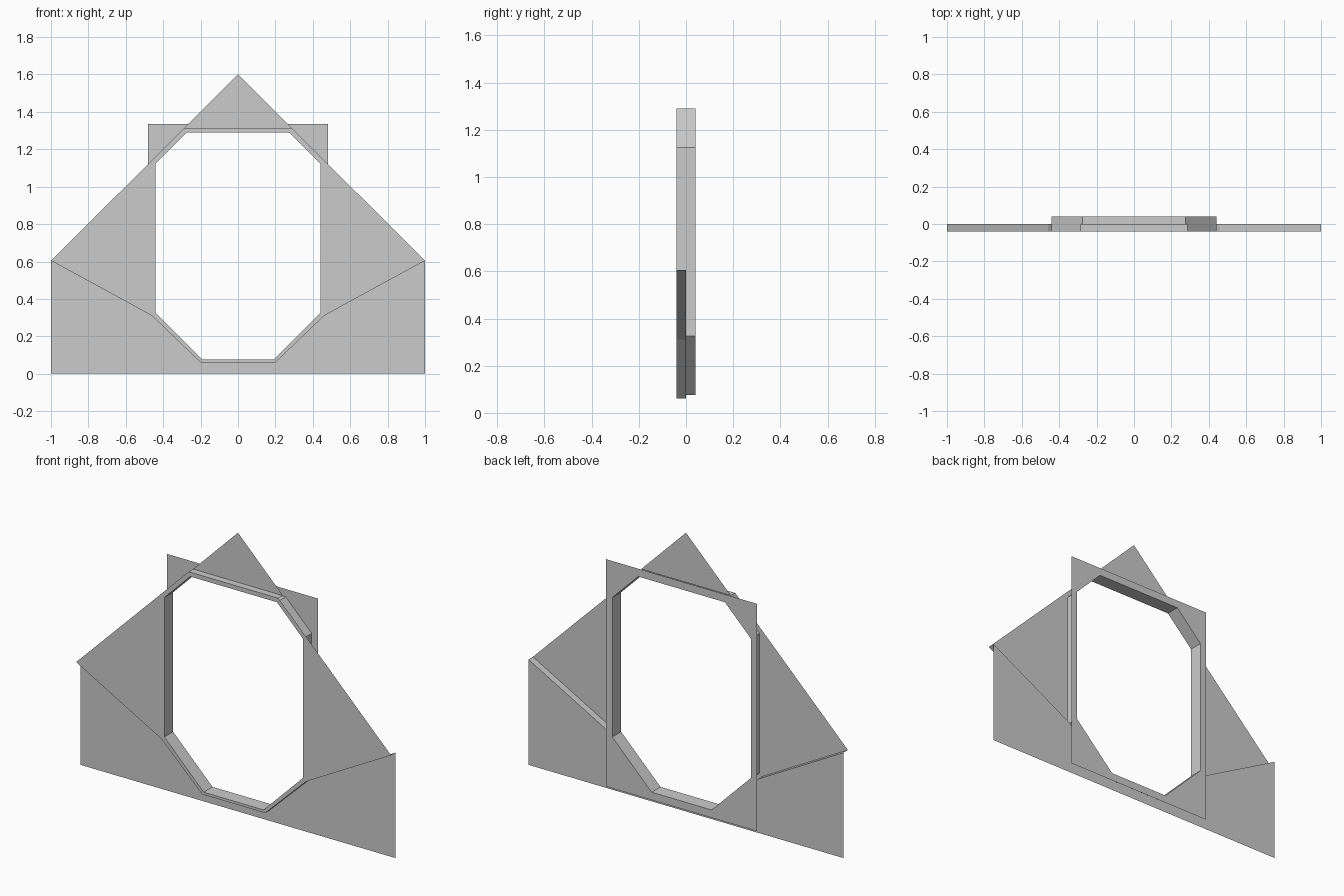
import bpy, bmesh

cube = bpy.data.objects.get("Cube")
if cube:
    bpy.data.objects.remove(cube, do_unlink=True)

# One plain grey for every part
grey = bpy.data.materials.new("plain_grey")
grey.use_nodes = True
colour = (0.6, 0.6, 0.6, 1)
grey.diffuse_color = colour
grey.node_tree.nodes["Principled BSDF"].inputs["Base Color"].default_value = colour

FRONT, MIDDLE, BACK = -0.04, 0.0, 0.04


def mirrored(half):
    """Close a right-half outline (x, z) by mirroring it across x = 0."""
    return half + [(-x, z) for x, z in reversed(half)]


def finish(name, bm):
    mesh = bpy.data.meshes.new(name)
    bm.to_mesh(mesh)
    bm.free()
    mesh.materials.append(grey)
    obj = bpy.data.objects.new(name, mesh)
    bpy.context.collection.objects.link(obj)
    return obj


def sheet(name, y, *loops):
    """Flat upright sheet; any loop after the first is a hole."""
    bm = bmesh.new()
    edges = []
    for loop in loops:
        verts = [bm.verts.new((x, y, z)) for x, z in loop]
        edges += [bm.edges.new((a, b)) for a, b in zip(verts, verts[1:] + verts[:1])]
    bmesh.ops.triangle_fill(bm, edges=edges, use_beauty=True, normal=(0, -1, 0))
    bmesh.ops.dissolve_limit(bm, angle_limit=0.01, verts=bm.verts, edges=bm.edges)
    return finish(name, bm)


def wall(name, path, y0, y1, closed=False):
    """Strip swept from y0 to y1 along an (x, z) path."""
    bm = bmesh.new()
    near = [bm.verts.new((x, y0, z)) for x, z in path]
    far = [bm.verts.new((x, y1, z)) for x, z in path]
    for i in range(len(path) if closed else len(path) - 1):
        j = (i + 1) % len(path)
        bm.faces.new((near[i], near[j], far[j], far[i]))
    return finish(name, bm)


# Shared outlines
opening = mirrored([(0.275, 1.29), (0.44, 1.125), (0.44, 0.325), (0.19, 0.075)])
lower_edge = [(1, 0.605), (0.46, 0.31), (0.2, 0.06)]
shoulder = (0.285, 1.315)

# Front sheet: side triangles and the rim round the opening
sheet("front_surround", FRONT, mirrored([shoulder] + lower_edge), opening)

# Middle sheets: gable peak above, base panel below
sheet("gable_peak", MIDDLE, [(0, 1.6), shoulder, (-shoulder[0], shoulder[1])])
sheet("base_panel", MIDDLE, mirrored([(1, 0)] + lower_edge))

# Back sheet: rectangular frame
sheet("back_frame", BACK, mirrored([(0.48, 1.335), (0.48, 0.03)]), opening)

# Walls joining the sheets
wall("opening_wall", opening, FRONT, BACK, closed=True)
wall("base_step", mirrored(lower_edge), FRONT, MIDDLE)
wall("gable_step", mirrored([shoulder])[::-1], FRONT, MIDDLE)
